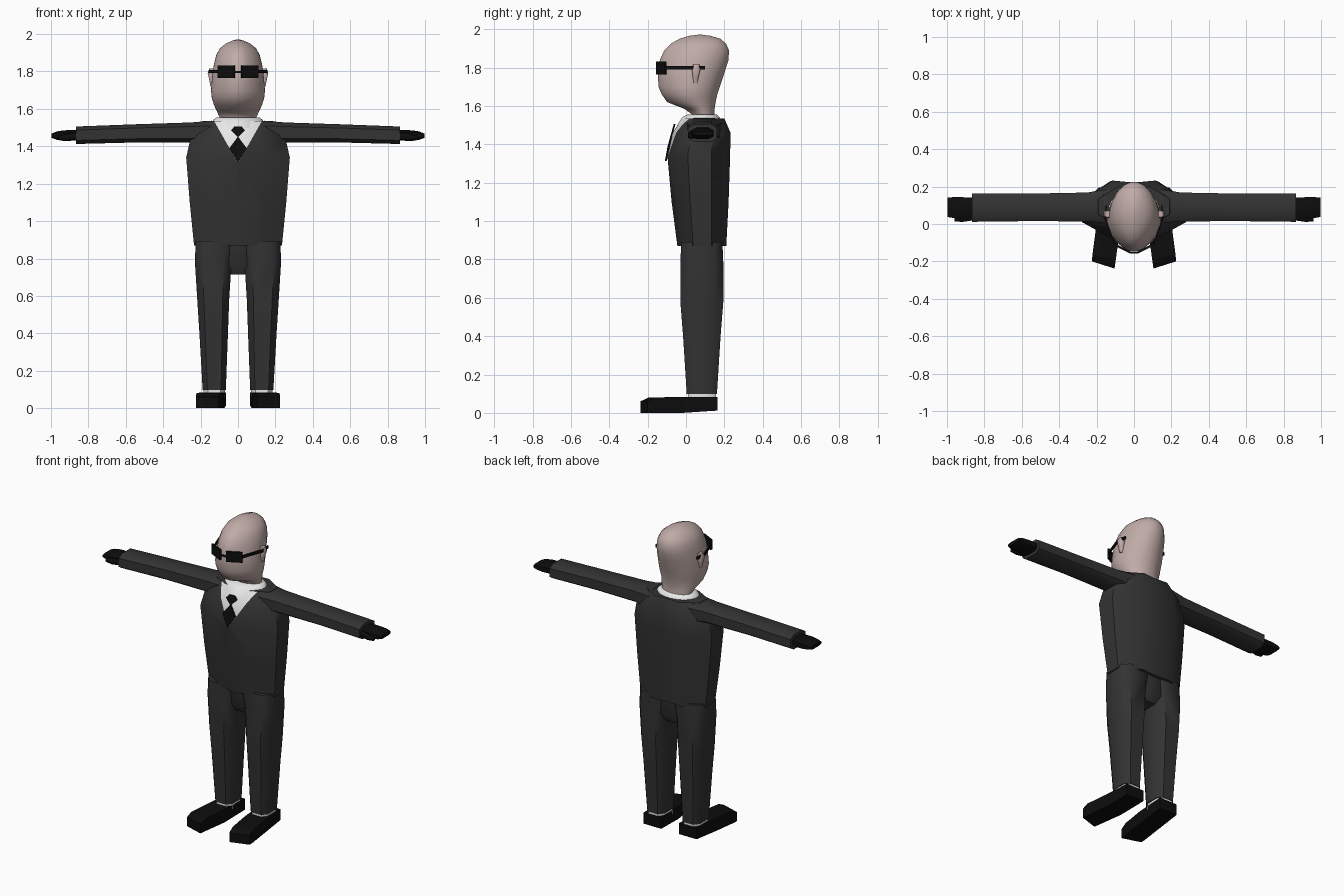
import bpy, bmesh, math
from mathutils import Vector, Matrix

if "Cube" in bpy.data.objects:
    bpy.data.objects.remove(bpy.data.objects["Cube"])


def material(name, r, g, b):
    m = bpy.data.materials.new(name)
    m.use_nodes = True
    m.diffuse_color = (r, g, b, 1)
    bsdf = next(n for n in m.node_tree.nodes if n.type == 'BSDF_PRINCIPLED')
    bsdf.inputs["Base Color"].default_value = (r, g, b, 1)
    bsdf.inputs["Roughness"].default_value = 0.8
    return m


SUIT = material("charcoal suit", 0.033, 0.033, 0.033)
BLACK = material("black", 0.004, 0.004, 0.004)
WHITE = material("white shirt", 0.9, 0.9, 0.9)
SKIN = material("skin", 0.53, 0.41, 0.39)


def finish(name, bm, mats, mirror=False, angle=50):
    bmesh.ops.recalc_face_normals(bm, faces=bm.faces)
    me = bpy.data.meshes.new(name)
    bm.to_mesh(me)
    bm.free()
    for m in mats:
        me.materials.append(m)
    ob = bpy.data.objects.new(name, me)
    bpy.context.collection.objects.link(ob)
    bpy.ops.object.select_all(action='DESELECT')
    ob.select_set(True)
    bpy.context.view_layer.objects.active = ob
    bpy.ops.object.shade_smooth_by_angle(angle=math.radians(angle))
    if mirror:
        ob.modifiers.new("mirror", 'MIRROR').use_mirror_merge = False
    return ob


def loft(rings):
    """Skin a list of equal-sized point rings and cap both ends."""
    bm = bmesh.new()
    vs = [[bm.verts.new(p) for p in ring] for ring in rings]
    n = len(vs[0])
    for a, b in zip(vs, vs[1:]):
        for i in range(n):
            j = (i + 1) % n
            bm.faces.new((a[i], a[j], b[j], b[i]))
    bm.faces.new(vs[0])
    bm.faces.new(vs[-1])
    return bm


def oval(n, power=1.0, pinch=0.0):
    """Unit cross-section; power < 1 squares it, pinch narrows the front."""
    pts = []
    for i in range(n):
        a = math.tau * (i + 0.5) / n
        c, s = math.cos(a), math.sin(a)
        u = math.copysign(abs(c) ** power, c)
        v = math.copysign(abs(s) ** power, s)
        pts.append((u * (1 - pinch * v * v) if v < 0 else u, v))
    return pts


def upright(shape, z, x0, x1, y0, y1):
    return [((x0 + x1 + u * (x1 - x0)) / 2, (y0 + y1 + v * (y1 - y0)) / 2, z)
            for u, v in shape]


def sideways(shape, x, y0, y1, z0, z1):
    return [(x, (y0 + y1 + u * (y1 - y0)) / 2, (z0 + z1 + v * (z1 - z0)) / 2)
            for u, v in shape]


def bar(name, a, b, depth, height, mirror=True):
    """Box running from a to b."""
    a, b = Vector(a), Vector(b)
    d = b - a
    bm = bmesh.new()
    bmesh.ops.create_cube(bm, size=1)
    turn = Matrix.Rotation(math.atan2(d.y, d.x), 4, 'Z')
    bm.transform(Matrix.Translation((a + b) / 2) @ turn
                 @ Matrix.Diagonal((d.length, depth, height, 1)))
    return finish(name, bm, [BLACK], mirror)


LIMB = oval(8, 0.6)
HEAD = oval(20, 1.0, 0.22)
half = [(0, -1), (0.5, -0.82), (1, -0.35), (1, 0.4), (0.45, 1), (0, 0.93)]
TORSO = half + [(-u, v) for u, v in half[-2:0:-1]]

# Jacket, with the shirt opening cut into the front as a V
v_low, v_slope = 1.31, 0.57
bm = loft([upright(TORSO, z, -w, w, f, b) for z, w, f, b in (
    (0.87, 0.235, -0.045, 0.21), (1.1, 0.258, -0.075, 0.222),
    (1.34, 0.277, -0.097, 0.23), (1.46, 0.25, -0.07, 0.232),
    (1.535, 0.19, -0.02, 0.2))])
for side in (1, -1):
    front = [f for f in bm.faces
             if f.calc_center_median().y < 0.06 and f.calc_center_median().z > 1.2]
    geom = set(front)
    for f in front:
        geom.update(f.verts, f.edges)
    bmesh.ops.bisect_plane(bm, geom=list(geom), plane_co=(0, 0, v_low),
                           plane_no=(side, 0, -v_slope))
for f in bm.faces:
    c = f.calc_center_median()
    if c.y < 0.06 and c.z > v_low and abs(c.x) < (c.z - v_low) * v_slope:
        f.material_index = 1
finish("jacket", bm, [SUIT, WHITE])

# Shirt collar
finish("shirt_collar", loft([upright(HEAD, z, -w, w, f, b) for z, w, f, b in (
    (1.495, 0.145, -0.05, 0.19), (1.54, 0.135, -0.022, 0.178),
    (1.555, 0.115, 0.005, 0.162))]), [WHITE])


# Tie: small knot and a pointed blade following the chest slope
def tie_part(name, outline):
    rings = []
    for lift in (0.004, 0.013):
        rings.append([(x, -0.097 + max(0, z - 1.34) * 0.28 - lift, z)
                      for x, z in outline])
    finish(name, loft(rings), [BLACK], angle=30)


tie_part("tie_knot", [(-0.02, 1.505), (0.02, 1.505), (0.038, 1.485),
                      (0.0, 1.447), (-0.038, 1.485)])
tie_part("tie_blade", [(0, 1.452), (0.046, 1.39), (0, 1.312), (-0.046, 1.39)])

# Trousers
finish("trouser_seat", loft([upright(LIMB, z, -0.12, 0.12, f, b) for z, f, b in (
    (0.715, 0.03, 0.15), (0.76, 0.0, 0.18), (0.89, -0.02, 0.19))]), [SUIT])
finish("trouser_leg", loft([upright(LIMB, *r) for r in (
    (0.098, 0.062, 0.192, 0.0, 0.165), (0.4, 0.05, 0.21, -0.02, 0.185),
    (0.58, 0.043, 0.222, -0.035, 0.2), (0.78, 0.03, 0.235, -0.035, 0.2),
    (0.89, 0.0, 0.232, -0.03, 0.195))]), [SUIT], True)

# Socks and shoes
finish("sock", loft([upright(LIMB, z, 0.068, 0.187, 0.006, 0.16)
                     for z in (0.06, 0.108)]), [WHITE], True)
finish("shoe", loft([[(x0, y, low), (x1, y + skew, low),
                      (x1, y + skew, top), (x0, y, top)]
                     for x0, x1, y, skew, low, top in (
    (0.064, 0.19, 0.163, 0, 0.012, 0.083), (0.075, 0.203, -0.03, 0.01, 0, 0.083),
    (0.098, 0.222, -0.195, 0.033, 0, 0.08),
    (0.104, 0.225, -0.238, 0.038, 0, 0.06))]), [BLACK], True, 25)

# Sleeves, hands and thumbs
finish("sleeve", loft([sideways(LIMB, *r) for r in (
    (0.14, 0.0, 0.19, 1.4, 1.54), (0.25, 0.01, 0.172, 1.418, 1.53),
    (0.55, 0.012, 0.166, 1.418, 1.52), (0.865, 0.008, 0.166, 1.41, 1.508))]),
    [SUIT], True)
finish("hand", loft([sideways(LIMB, *r) for r in (
    (0.84, 0.03, 0.145, 1.43, 1.488), (0.93, 0.025, 0.146, 1.427, 1.487),
    (0.97, 0.03, 0.146, 1.434, 1.48), (0.998, 0.035, 0.143, 1.445, 1.468))]),
    [BLACK], True)
finish("thumb", loft([sideways(LIMB, *r) for r in (
    (0.85, 0.02, 0.06, 1.435, 1.475), (0.92, 0.01, 0.045, 1.43, 1.465),
    (0.96, 0.014, 0.035, 1.435, 1.455))]), [BLACK], True)

# Head and neck in one skin
finish("head", loft([upright(HEAD, z, -w, w, f, b) for z, w, f, b in (
    (1.51, 0.095, 0.03, 0.155), (1.555, 0.1, 0.032, 0.15),
    (1.585, 0.113, -0.01, 0.15), (1.62, 0.13, -0.1, 0.156),
    (1.66, 0.142, -0.128, 0.165), (1.7, 0.146, -0.146, 0.178),
    (1.78, 0.139, -0.148, 0.205), (1.84, 0.13, -0.138, 0.224),
    (1.89, 0.117, -0.115, 0.226), (1.925, 0.097, -0.08, 0.21),
    (1.95, 0.065, -0.035, 0.18), (1.965, 0.03, 0.015, 0.13),
    (1.971, 0.008, 0.06, 0.085))]), [SKIN], angle=80)

# Ears
finish("ear", loft([upright(LIMB, *r) for r in (
    (1.72, 0.128, 0.148, 0.04, 0.06), (1.75, 0.125, 0.153, 0.034, 0.066),
    (1.79, 0.125, 0.163, 0.03, 0.076), (1.815, 0.125, 0.155, 0.036, 0.07))]),
    [SKIN], True)

# Dark glasses
bar("glasses_lens", (0.02, -0.152, 1.798), (0.107, -0.108, 1.798), 0.012, 0.066)
bar("glasses_bridge", (-0.025, -0.153, 1.798), (0.025, -0.153, 1.798), 0.008, 0.01, False)
bar("glasses_temple", (0.104, -0.108, 1.8), (0.154, 0.03, 1.8), 0.007, 0.018)
bar("glasses_temple_tip", (0.154, 0.027, 1.8), (0.148, 0.098, 1.8), 0.007, 0.018)
